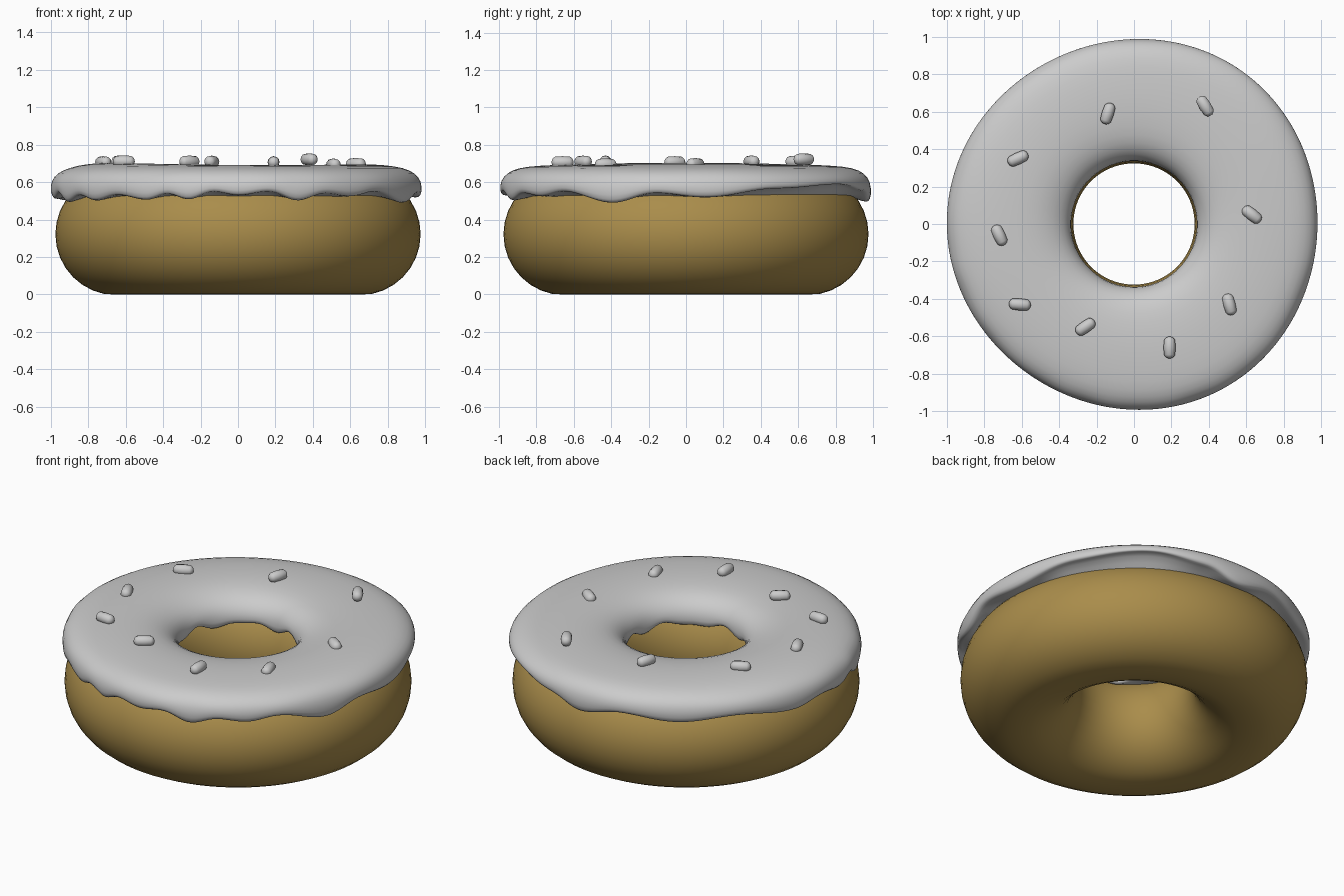
import bpy, bmesh, math
from mathutils import Matrix, Vector

if "Cube" in bpy.data.objects:
    bpy.data.objects.remove(bpy.data.objects["Cube"])


def material(name, col):
    m = bpy.data.materials.new(name)
    m.diffuse_color = (*col, 1)
    m.use_nodes = True
    m.node_tree.nodes["Principled BSDF"].inputs["Base Color"].default_value = m.diffuse_color
    return m


DOUGH = material("golden dough", (0.40, 0.265, 0.07))
ICING = material("grey icing", (0.60, 0.60, 0.60))


def finish(bm, name, mat):
    bmesh.ops.recalc_face_normals(bm, faces=bm.faces[:])
    me = bpy.data.meshes.new(name)
    for f in bm.faces:
        f.smooth = True
    bm.to_mesh(me)
    bm.free()
    me.materials.append(mat)
    ob = bpy.data.objects.new(name, me)
    bpy.context.collection.objects.link(ob)
    return ob


def ring_mesh(section, count, closed):
    """Sweep section(angle) -> [(radius, z)] around the z axis."""
    bm = bmesh.new()
    rings = []
    for i in range(count):
        a = math.tau * i / count
        rings.append([bm.verts.new((r * math.cos(a), r * math.sin(a), z))
                      for r, z in section(a)])
    n = len(rings[0])
    for i in range(count):
        p, q = rings[i], rings[(i + 1) % count]
        for j in range(n if closed else n - 1):
            k = (j + 1) % n
            bm.faces.new((p[j], q[j], q[k], p[k]))
    return bm


# Dough: torus resting on a slightly flattened base
def dough_section(a):
    return [(0.65 + 0.326 * math.cos(t), max(0.0, 0.322 + 0.326 * math.sin(t)))
            for t in (math.tau * k / 32 for k in range(32))]


finish(ring_mesh(dough_section, 80, True), "dough", DOUGH)

# Icing: heights of the dripping outer lip by angle in degrees
LIP = [(6, .515), (30, .565), (55, .59), (75, .55), (87, .49), (103, .54),
       (122, .51), (142, .54), (164, .50), (176, .53), (187, .505), (194, .545),
       (201, .485), (210, .53), (218, .495), (228, .53), (240, .50), (247, .54),
       (254, .50), (262, .55), (270, .525), (280, .55), (289, .495), (298, .54),
       (308, .52), (318, .55), (336, .485), (350, .54), (366, .515)]


def lip_height(a):
    d = math.degrees(a)
    if d < LIP[0][0]:
        d += 360
    for (d0, z0), (d1, z1) in zip(LIP, LIP[1:]):
        if d0 <= d <= d1:
            t = (1 - math.cos(math.pi * (d - d0) / (d1 - d0))) / 2
            return z0 + (z1 - z0) * t


def icing_section(a):
    z = lip_height(a)
    k = 0.994 + 0.010 * math.cos(3 * (a - math.radians(56)))
    inner = 0.51 + 0.014 * math.sin(7 * a) + 0.008 * math.sin(11 * a + 1)
    top = 0.698 + 0.004 * math.sin(2 * a + 1.5) - 0.004 * math.cos(a)
    outer = [(0.955, z + 0.005), (0.985, z), (1.0, z * 0.6 + 0.235),
             (0.995, 0.61 + (z - 0.53) * 0.2), (0.96, 0.65),
             (0.90, 0.677), (0.80, top - 0.006)]
    return ([(0.88, 0.522)] + [(r * k, h) for r, h in outer]
            + [(0.65, top), (0.52, top - 0.008), (0.43, 0.668), (0.37, 0.63),
               (0.335, 0.575), (0.335, inner), (0.36, inner + 0.004), (0.41, 0.525)])


icing = finish(ring_mesh(icing_section, 120, False), "icing", ICING)
icing.modifiers.new("smooth", 'SUBSURF').levels = 1
icing.modifiers["smooth"].render_levels = 1

# Sprinkles: x, y, z, direction in degrees
SPRINKLES = [(-.14, .59, .71, 72), (.38, .63, .722, 122), (-.62, .35, .711, 25),
             (-.72, -.06, .707, 115), (.63, .05, .697, 142), (-.61, -.43, .711, 175),
             (-.26, -.55, .71, 35), (.51, -.43, .695, 105), (.19, -.66, .707, 90)]
for i, (x, y, z, d) in enumerate(SPRINKLES):
    bm = bmesh.new()
    bmesh.ops.create_uvsphere(bm, u_segments=12, v_segments=8, radius=0.032)
    # stretch the sphere into a capsule
    for v in bm.verts:
        v.co.z += 0.027 * (1 if v.co.z > 0.001 else -1 if v.co.z < -0.001 else 0)
    bm.transform(Matrix.Translation(Vector((x, y, z)))
                 @ Matrix.Rotation(math.radians(d), 4, 'Z')
                 @ Matrix.Rotation(math.pi / 2, 4, 'Y'))
    finish(bm, f"sprinkle_{i + 1}", ICING)
